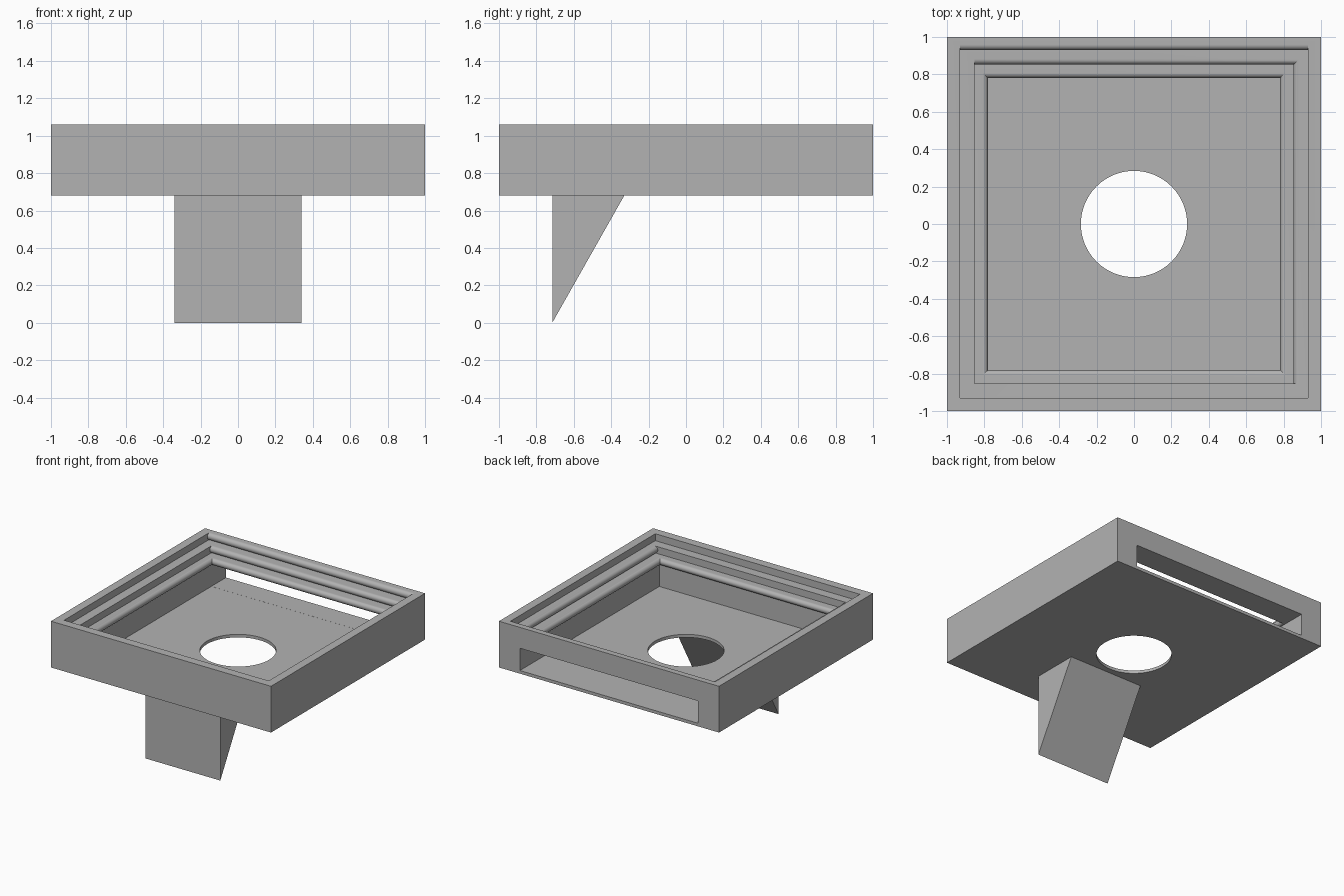
import bpy, bmesh, math

cube = bpy.data.objects.get("Cube")
if cube:
    bpy.data.objects.remove(cube, do_unlink=True)

BASE, FLOOR, TOP = 0.68, 0.705, 1.06   # tray levels
STEP, NOSE = 0.057, 0.0285             # moulding height and radius
WALL = 0.81                            # inner half width of the basin
SEGMENTS = 12

grey = bpy.data.materials.new("plain_grey")
grey.use_nodes = True
grey.diffuse_color = (0.45, 0.45, 0.45, 1)
grey.node_tree.nodes["Principled BSDF"].inputs["Base Color"].default_value = (0.45, 0.45, 0.45, 1)


def add_object(name, bm):
    bmesh.ops.recalc_face_normals(bm, faces=bm.faces)
    mesh = bpy.data.meshes.new(name)
    bm.to_mesh(mesh)
    bm.free()
    mesh.materials.append(grey)
    obj = bpy.data.objects.new(name, mesh)
    bpy.context.collection.objects.link(obj)
    return obj


def cut(target, cutter):
    cutter.hide_render = True
    mod = target.modifiers.new("cut", 'BOOLEAN')
    mod.operation = 'DIFFERENCE'
    mod.solver = 'EXACT'
    mod.object = cutter
    bpy.context.view_layer.objects.active = target
    bpy.ops.object.modifier_apply(modifier=mod.name)
    bpy.data.objects.remove(cutter, do_unlink=True)


# Tray: rectangular loops lofted from the outside, over the rim, down to the floor
bm = bmesh.new()
loops = []


def add_loop(z, left, back, right, front):
    corners = [(left, back), (-right, back), (-right, -front), (left, -front)]
    loops.append([bm.verts.new((x, y, z)) for x, y in corners])


add_loop(BASE, 1, 1, 1, 1)
add_loop(TOP, 1, 1, 1, 1)

# Each tier: inner reach, and which sides (left, back, right, front) have a rounded nose
tiers = [(0.93, (0, 1, 0, 0)), (0.853, (1, 1, 0, 0)), (WALL - NOSE, (1, 1, 1, 1))]
for i, (reach, rounded) in enumerate(tiers):
    for k in range(SEGMENTS + 1):
        a = math.pi * k / SEGMENTS
        z = TOP - STEP * i - NOSE * (1 - math.cos(a))
        back_off = NOSE * (1 - math.sin(a))
        add_loop(z, *[reach + back_off * r for r in rounded])
add_loop(FLOOR, WALL, WALL, WALL, WALL)

for a, b in zip(loops, loops[1:]):
    for i in range(4):
        j = (i + 1) % 4
        bm.faces.new((a[i], a[j], b[j], b[i]))
bm.faces.new(loops[0])
bm.faces.new(loops[-1])
tray = add_object("tray", bm)

# Round drain hole through the floor
bm = bmesh.new()
bmesh.ops.create_cone(bm, cap_ends=True, segments=64, radius1=0.284, radius2=0.284, depth=0.2)
bmesh.ops.translate(bm, verts=bm.verts, vec=(0, 0, BASE))
cut(tray, add_object("hole_cutter", bm))

# Wide slot through the back wall, level with the floor
bm = bmesh.new()
bmesh.ops.create_cube(bm, size=1)
slot_low, slot_high = FLOOR + 0.0005, TOP - 3 * STEP - 0.0005
bmesh.ops.scale(bm, verts=bm.verts, vec=(2 * WALL - 0.001, 0.4, slot_high - slot_low))
bmesh.ops.translate(bm, verts=bm.verts, vec=(0, 0.95, (slot_low + slot_high) / 2))
cut(tray, add_object("slot_cutter", bm))

bpy.ops.object.select_all(action='DESELECT')
tray.select_set(True)
bpy.context.view_layer.objects.active = tray
bpy.ops.object.shade_smooth_by_angle(angle=math.radians(30))

# Wedge bracket under the front
bm = bmesh.new()
profile = [(-0.715, BASE), (-0.715, 0), (-0.33, BASE)]
face = bm.faces.new([bm.verts.new((-0.34, y, z)) for y, z in profile])
side = bmesh.ops.extrude_face_region(bm, geom=[face])
moved = [v for v in side["geom"] if isinstance(v, bmesh.types.BMVert)]
bmesh.ops.translate(bm, verts=moved, vec=(0.68, 0, 0))
add_object("wedge_bracket", bm)
